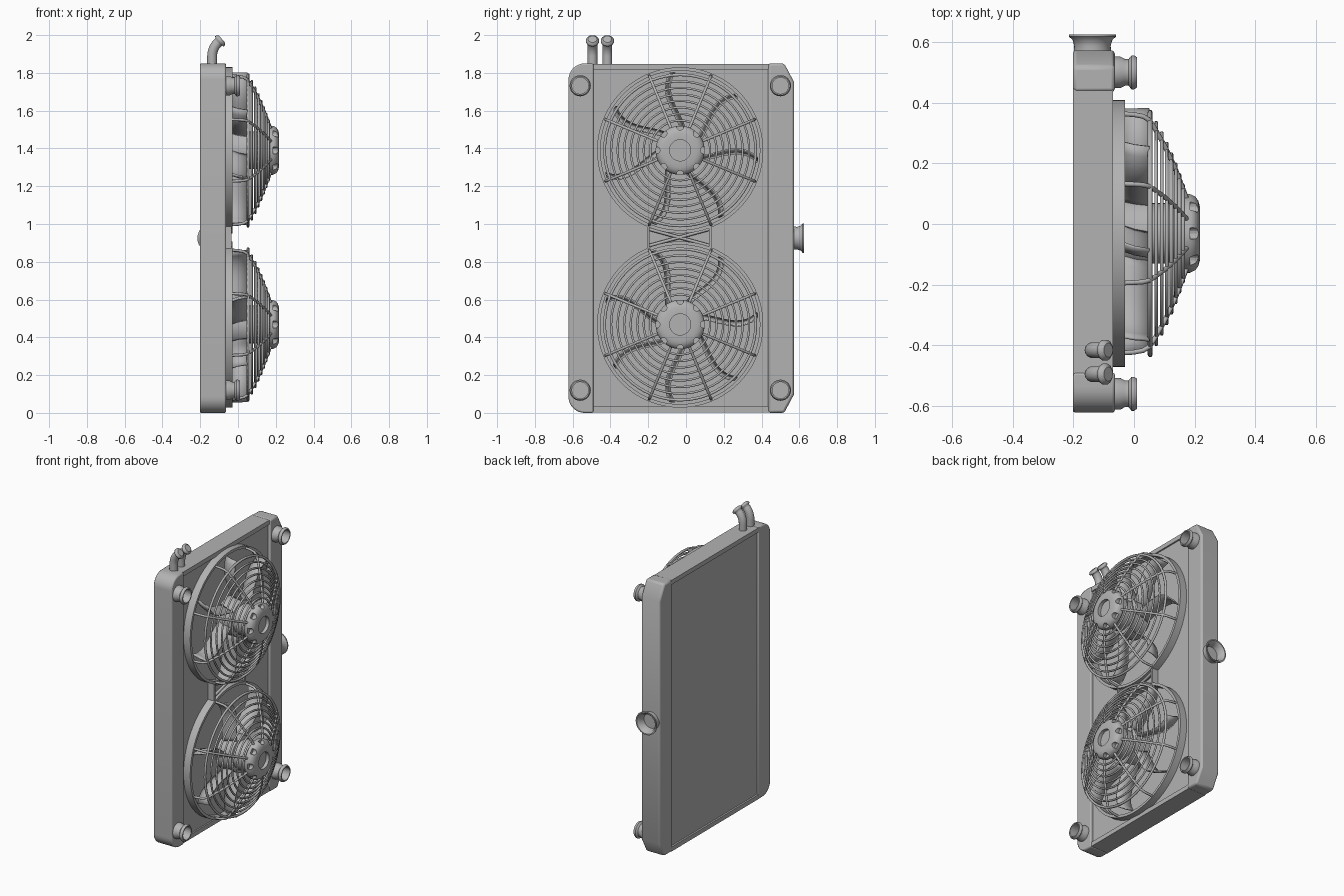
import bpy, bmesh, math
from math import sin, cos, pi, radians
from mathutils import Matrix, Vector

if "Cube" in bpy.data.objects:
    bpy.data.objects.remove(bpy.data.objects["Cube"])

grey = bpy.data.materials.new("light_grey")
grey.use_nodes = True
GREY = (0.45, 0.45, 0.45, 1)
grey.diffuse_color = GREY
grey.node_tree.nodes["Principled BSDF"].inputs["Base Color"].default_value = GREY


def finish(name, bm, smooth=True, matrix=Matrix()):
    """Turn a bmesh into a named object."""
    bmesh.ops.remove_doubles(bm, verts=bm.verts, dist=1e-5)
    bmesh.ops.recalc_face_normals(bm, faces=bm.faces)
    bm.transform(matrix)
    mesh = bpy.data.meshes.new(name)
    bm.to_mesh(mesh)
    bm.free()
    mesh.materials.append(grey)
    ob = bpy.data.objects.new(name, mesh)
    bpy.context.collection.objects.link(ob)
    if smooth:
        bpy.ops.object.select_all(action='DESELECT')
        ob.select_set(True)
        bpy.context.view_layer.objects.active = ob
        bpy.ops.object.shade_smooth_by_angle(angle=radians(35))
    return ob


def lathe(name, profile, matrix, closed=False, steps=32):
    """Spin (x, radius) points around the X axis."""
    bm = bmesh.new()
    vs = [bm.verts.new((x, r, 0)) for x, r in profile]
    pairs = list(zip(vs, vs[1:])) + ([(vs[-1], vs[0])] if closed else [])
    edges = [bm.edges.new(p) for p in pairs]
    bmesh.ops.spin(bm, geom=vs + edges, cent=(0, 0, 0), axis=(1, 0, 0),
                   angle=2 * pi, steps=steps)
    return finish(name, bm, True, matrix)


def box(name, lo, hi):
    bm = bmesh.new()
    bmesh.ops.create_cube(bm, size=1)
    lo, hi = Vector(lo), Vector(hi)
    bm.transform(Matrix.Translation((lo + hi) / 2) @ Matrix.Diagonal((*(hi - lo), 1)))
    return finish(name, bm, False)


def slab(name, outline, x0, x1, bevel):
    """Extrude a (y, z) outline along X and soften its rim."""
    bm = bmesh.new()
    face = bm.faces.new([bm.verts.new((x0, y, z)) for y, z in outline])
    new = bmesh.ops.extrude_face_region(bm, geom=[face])["geom"]
    bmesh.ops.translate(bm, vec=(x1 - x0, 0, 0),
                        verts=[v for v in new if isinstance(v, bmesh.types.BMVert)])
    ob = finish(name, bm)
    mod = ob.modifiers.new("soft_edges", 'BEVEL')
    mod.width, mod.segments, mod.angle_limit = bevel, 2, radians(40)


def rods(name, paths, radius, matrix=Matrix(), cyclic=False, sides=2):
    """Round rods along lists of (point, radius factor)."""
    cu = bpy.data.curves.new(name, 'CURVE')
    cu.dimensions = '3D'
    cu.bevel_depth, cu.bevel_resolution, cu.use_fill_caps = radius, sides, True
    cu.materials.append(grey)
    for path in paths:
        sp = cu.splines.new('POLY')
        sp.points.add(len(path) - 1)
        for p, (co, f) in zip(sp.points, path):
            p.co, p.radius = (*co, 1), f
        sp.use_cyclic_u = cyclic
    ob = bpy.data.objects.new(name, cu)
    ob.matrix_world = matrix
    bpy.context.collection.objects.link(ob)


# Core with frame rails
BACK, FRONT, H = -0.202, -0.063, 1.85
Y0, Y1 = -0.49, 0.435
box("core", (-0.19, Y0 - .01, 0.02), (-0.08, Y1 + .01, H - 0.02))
for name, z0 in (("bottom_rail", 0.003), ("top_rail", H - 0.033)):
    box(name, (BACK, Y0 - .01, z0), (-0.07, Y1 + .01, z0 + 0.03))

# Rounded tank and chamfered tank
R = 0.085
arc = [(-0.622 + R - R * sin(a), R - R * cos(a)) for a in (i * pi / 16 for i in range(9))]
low = [(Y0, 0)] + arc
slab("round_tank", low + [(y, H - z) for y, z in reversed(low)], BACK, FRONT, 0.008)
low = [(Y1, 0), (0.52, 0), (0.573, 0.1)]
slab("chamfered_tank", low + [(y, H - z) for y, z in reversed(low)], BACK, FRONT, 0.012)

# Hose ports on the four corners
port = [(-0.07, 0.052), (-0.045, 0.052), (-0.03, 0.044), (-0.018, 0.044), (-0.008, 0.056),
        (0.0, 0.056), (0.01, 0.05), (0.01, 0.043), (-0.06, 0.043), (-0.06, 0)]
for side, y in (("right", -0.56), ("left", 0.5)):
    for level, z in (("lower", 0.12), ("upper", 1.732)):
        lathe(f"{level}_{side}_port", port, Matrix.Translation((0, y, z)))

# Filler neck on the side
neck = [(-0.01, 0.062), (0.015, 0.06), (0.035, 0.066), (0.045, 0.078), (0.052, 0.078),
        (0.052, 0.07), (0.035, 0.055), (0.002, 0.05), (0.002, 0)]
lathe("filler_neck", neck, Matrix.Translation((-0.137, 0.573, 0.925)) @ Matrix.Rotation(pi / 2, 4, 'Z'))

# Bent overflow pipes on top
bend = [(i * radians(50) / 8, 1) for i in range(9)]
for name, y in (("outer_pipe", -0.495), ("inner_pipe", -0.416)):
    path = [((-0.137, y, 1.84), 1)]
    path += [((-0.037 - 0.1 * cos(a), y, 1.888 + 0.1 * sin(a)), f) for a, f in bend]
    tip = Vector(path[-1][0])
    aim = Vector((sin(radians(50)), 0, cos(radians(50))))
    path += [(tip + aim * d, f) for d, f in ((0.003, 1.35), (0.012, 1.35), (0.022, 0.9))]
    rods(name, [path], 0.026, sides=5)

# Fans: the lower one mirrors the upper one
RIB = [(-0.04, 0.427), (0.0, 0.424), (0.03, 0.418), (0.05, 0.405), (0.063, 0.385),
       (0.10, 0.315), (0.135, 0.235), (0.165, 0.15), (0.175, 0.12)]


def rib_x(r):
    """Height of the guard surface at radius r."""
    for (xa, ra), (xb, rb) in zip(RIB, RIB[1:]):
        if ra >= r >= rb:
            return xa + (xb - xa) * (ra - r) / (ra - rb)


def polar(x, r, a):
    return Vector((x, r * cos(a), r * sin(a)))


def fan(label, z, flip):
    at = Matrix.Translation((0, -0.031, z))
    lathe(label + "_flange", [(-0.08, 0.44), (-0.03, 0.44), (-0.03, 0.422), (-0.08, 0.422)],
          at, True, 72)
    # Guard ribs and rings
    rods(label + "_ribs", [[(polar(x, r, (k + 0.5) * pi / 4), 1) for x, r in RIB]
                           for k in range(8)], 0.008, at)
    rings = [0.4 - i * 0.0345 for i in range(8)]
    rods(label + "_rings", [[(polar(rib_x(r), r, i * pi / 32), 1.3 if r > 0.39 else 1)
                             for i in range(64)] for r in rings], 0.0065, at, True, 1)
    # Hub cap with notches
    cap = lathe(label + "_hub_cap",
                [(0.155, 0), (0.155, 0.122), (0.162, 0.13), (0.188, 0.13), (0.203, 0.122),
                 (0.212, 0.108), (0.217, 0.09), (0.217, 0.056), (0.195, 0.056), (0.195, 0)],
                at, steps=48)
    bm = bmesh.new()
    for k in range(8):
        pos = Matrix.Translation(polar(0.225, 0.126, k * pi / 4)) @ Matrix.Rotation(pi / 2, 4, 'Y')
        bmesh.ops.create_cone(bm, cap_ends=True, segments=16, radius1=0.019, radius2=0.019,
                              depth=0.08, matrix=pos)
    cutter = finish(label + "_notch_cutter", bm, False, at)
    cutter.hide_render = True
    cutter.hide_set(True)
    cutter.display_type = 'WIRE'
    mod = cap.modifiers.new("notches", 'BOOLEAN')
    mod.operation, mod.object, mod.solver = 'DIFFERENCE', cutter, 'EXACT'
    bpy.ops.object.select_all(action='DESELECT')
    cap.select_set(True)
    bpy.context.view_layer.objects.active = cap
    bpy.ops.object.modifier_apply(modifier=mod.name)
    bpy.data.objects.remove(cutter)
    # Motor behind the cap
    lathe(label + "_motor", [(-0.06, 0), (-0.06, 0.12), (0.055, 0.12), (0.06, 0.1),
                             (0.16, 0.1), (0.16, 0)], at)
    # Seven curved vanes
    bm = bmesh.new()
    n = 10
    for k in range(7):
        grid = []
        for i in range(n + 1):
            t = i / n
            sweep = radians(-13 + 8 * t + 43 * t * (1 - t)) + k * 2 * pi / 7
            r = 0.11 + 0.305 * t
            lean = 0.025 / r
            grid.append([bm.verts.new(polar(x, r, flip * (sweep + d)))
                         for x, d in ((-0.045, -lean), (0.0, -lean * 0.35), (0.05, 0))])
        for a, b in zip(grid, grid[1:]):
            for j in range(2):
                bm.faces.new((a[j], b[j], b[j + 1], a[j + 1]))
    vanes = finish(label + "_vanes", bm, True, at)
    vanes.modifiers.new("thickness", 'SOLIDIFY').thickness = 0.008


fan("upper_fan", 1.39, 1)
fan("lower_fan", 0.468, -1)

# Cross-braced bridge between the fans
ZC = 0.929
for name, y in (("right_bridge_post", -0.2), ("left_bridge_post", 0.128)):
    box(name, (-0.08, y - 0.006, ZC - 0.07), (-0.035, y + 0.006, ZC + 0.07))
for s in (-1, 1):
    rods("bridge_brace", [[((-0.055, -0.2, ZC - s * 0.045), 1), ((-0.055, 0.128, ZC + s * 0.045), 1)]],
         0.009)
